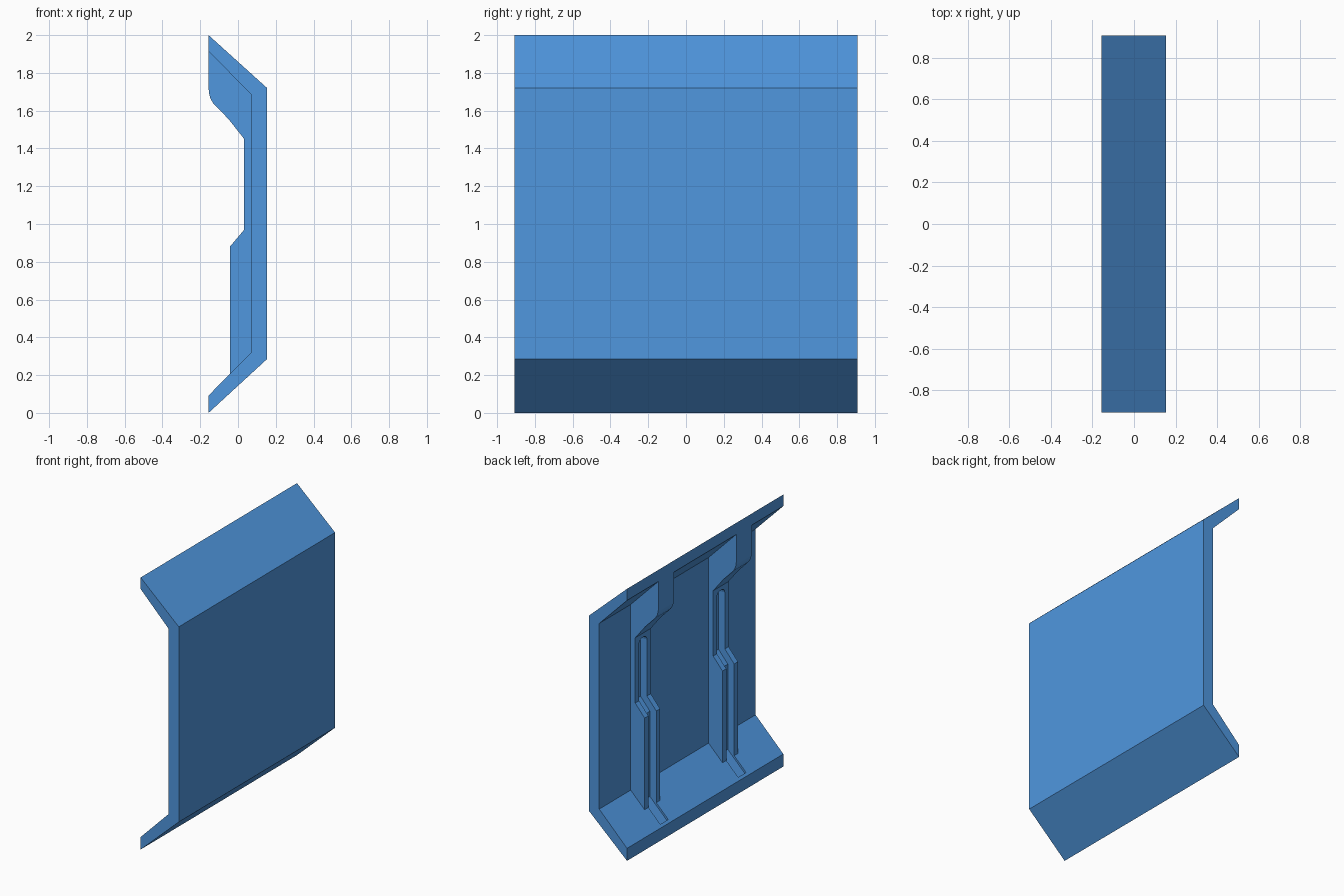
import bpy, bmesh

if "Cube" in bpy.data.objects:
    bpy.data.objects.remove(bpy.data.objects["Cube"])

RIB_Y = 0.4525      # ribs sit at the quarter points of the panel


def prism(name, profile, y0, y1):
    """Extrude an (x, z) profile along y."""
    bm = bmesh.new()
    face = bm.faces.new([bm.verts.new((x, y0, z)) for x, z in profile])
    ext = bmesh.ops.extrude_face_region(bm, geom=[face])
    verts = [v for v in ext["geom"] if isinstance(v, bmesh.types.BMVert)]
    bmesh.ops.translate(bm, verts=verts, vec=(0, y1 - y0, 0))
    bmesh.ops.recalc_face_normals(bm, faces=bm.faces[:])
    mesh = bpy.data.meshes.new(name)
    bm.to_mesh(mesh)
    bm.free()
    obj = bpy.data.objects.new(name, mesh)
    obj.data.materials.append(blue)
    bpy.context.collection.objects.link(obj)
    return obj


def combine(target, other, operation):
    """Apply a boolean and remove the helper."""
    mod = target.modifiers.new(operation, 'BOOLEAN')
    mod.operation = operation
    mod.solver = 'EXACT'
    mod.object = other
    bpy.context.view_layer.objects.active = target
    bpy.ops.object.modifier_apply(modifier=mod.name)
    bpy.data.objects.remove(other, do_unlink=True)


blue = bpy.data.materials.new("blue_paint")
blue.diffuse_color = (0.08, 0.31, 0.74, 1)
blue.use_nodes = True
blue.node_tree.nodes["Principled BSDF"].inputs["Base Color"].default_value = blue.diffuse_color

# Bent wall panel with sloping top and bottom flanges
panel = prism("wall_panel", [
    (-0.156, 2.0), (0.154, 1.72), (0.154, 0.285), (-0.156, 0.0),
    (-0.156, 0.092), (0.07, 0.32), (0.07, 1.685), (-0.156, 1.915)],
    -0.908, 0.908)

# Stepped rib, sunk slightly into the panel
rib_profile = [
    (-0.156, 1.93), (-0.156, 1.72), (-0.153, 1.69), (-0.146, 1.665),
    (-0.132, 1.64), (-0.05, 1.555), (0.033, 1.45), (0.033, 0.97),
    (-0.043, 0.88), (-0.043, 0.18), (0.1, 0.31), (0.1, 1.7)]

# Channel of even depth that follows the rib's step and grooves the flange
slot_profile = [
    (0.085, 1.42), (0.085, 0.955), (0.009, 0.865), (0.009, 0.238),
    (-0.14, 0.088), (-0.14, 1.42)]

for y in (-RIB_Y, RIB_Y):
    combine(panel, prism("rib", rib_profile, y - 0.09, y + 0.09), 'UNION')

for y in (-RIB_Y, RIB_Y):
    slot = prism("slot_cutter", slot_profile, y - 0.046, y + 0.046)
    slot.hide_render = True
    # Round the top end of the channel
    bm = bmesh.new()
    bm.from_mesh(slot.data)
    edges = [e for e in bm.edges
             if all(abs(v.co.z - 1.42) < 1e-4 for v in e.verts)
             and abs(e.verts[0].co.y - e.verts[1].co.y) < 1e-4]
    bmesh.ops.bevel(bm, geom=edges, offset=0.035, segments=4, profile=0.5,
                    affect='EDGES')
    bm.to_mesh(slot.data)
    bm.free()
    combine(panel, slot, 'DIFFERENCE')
